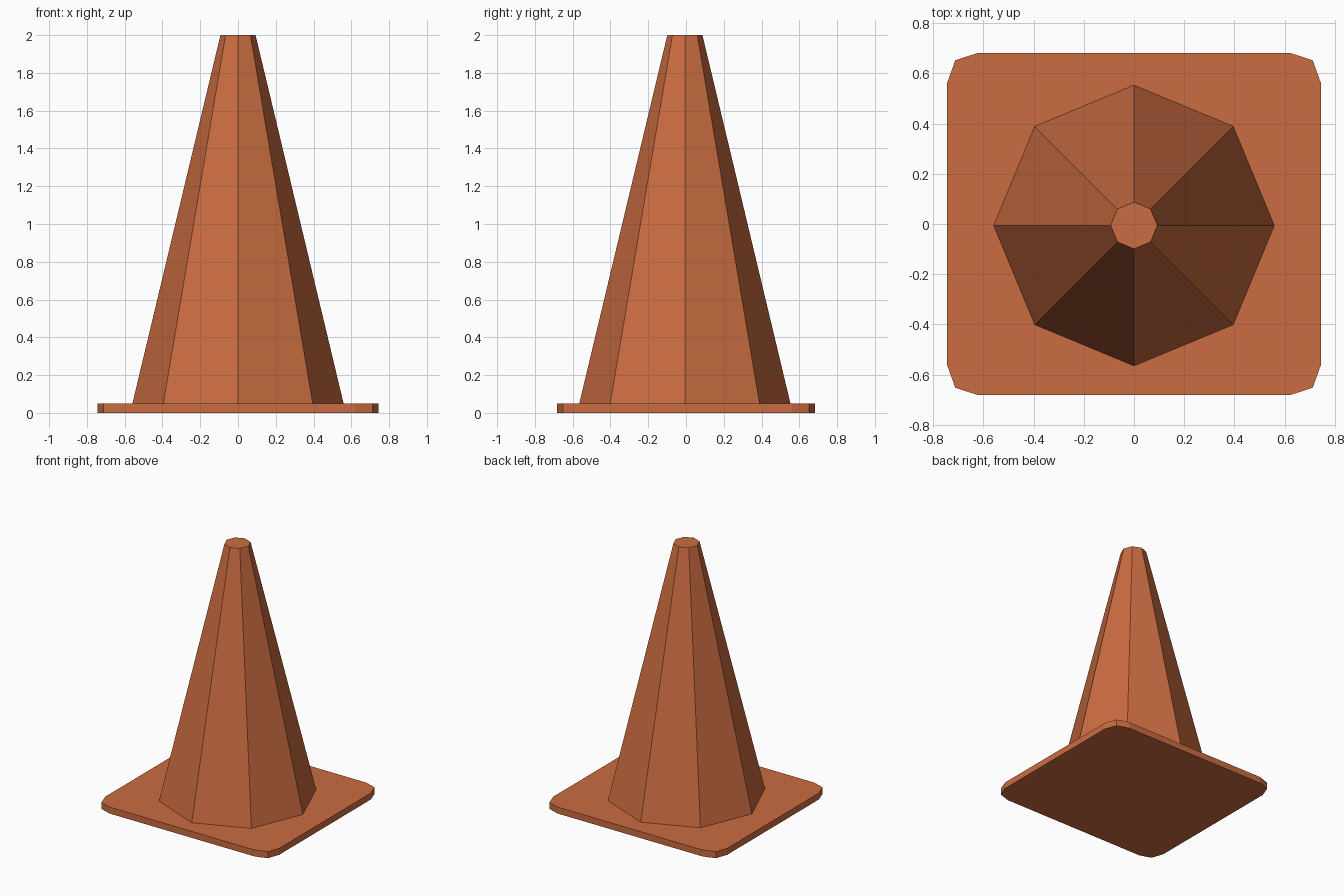
import bpy, bmesh, math

if "Cube" in bpy.data.objects:
    bpy.data.objects.remove(bpy.data.objects["Cube"])

orange = bpy.data.materials.new("orange")
orange.diffuse_color = (0.59, 0.15, 0.052, 1)
orange.use_nodes = True
orange.node_tree.nodes["Principled BSDF"].inputs["Base Color"].default_value = orange.diffuse_color


def loft(name, lower, upper):
    """Closed flat-faced solid between two matching outlines."""
    bm = bmesh.new()
    a = [bm.verts.new(p) for p in lower]
    b = [bm.verts.new(p) for p in upper]
    n = len(a)
    bm.faces.new(a[::-1])
    bm.faces.new(b)
    for i in range(n):
        j = (i + 1) % n
        bm.faces.new((a[i], a[j], b[j], b[i]))
    bmesh.ops.recalc_face_normals(bm, faces=bm.faces)
    mesh = bpy.data.meshes.new(name)
    bm.to_mesh(mesh)
    bm.free()
    mesh.materials.append(orange)
    obj = bpy.data.objects.new(name, mesh)
    bpy.context.collection.objects.link(obj)
    return obj


def ring(radius, z, sides=8, y=-0.006):
    return [(radius * math.cos(math.tau * i / sides),
             y + radius * math.sin(math.tau * i / sides), z) for i in range(sides)]


# Base plate with two-step chamfered corners
corner = [(0.745, 0.56), (0.712, 0.652), (0.62, 0.682)]
outline = []
for sx, sy in ((1, 1), (-1, 1), (-1, -1), (1, -1)):
    pts = corner if sx * sy > 0 else corner[::-1]
    outline += [(sx * x, sy * y) for x, y in pts]
loft("base_plate", [(x, y, 0) for x, y in outline], [(x, y, 0.05) for x, y in outline])

# Eight-sided tapered cone body
loft("cone_body", ring(0.559, 0.05), ring(0.093, 2.0))
